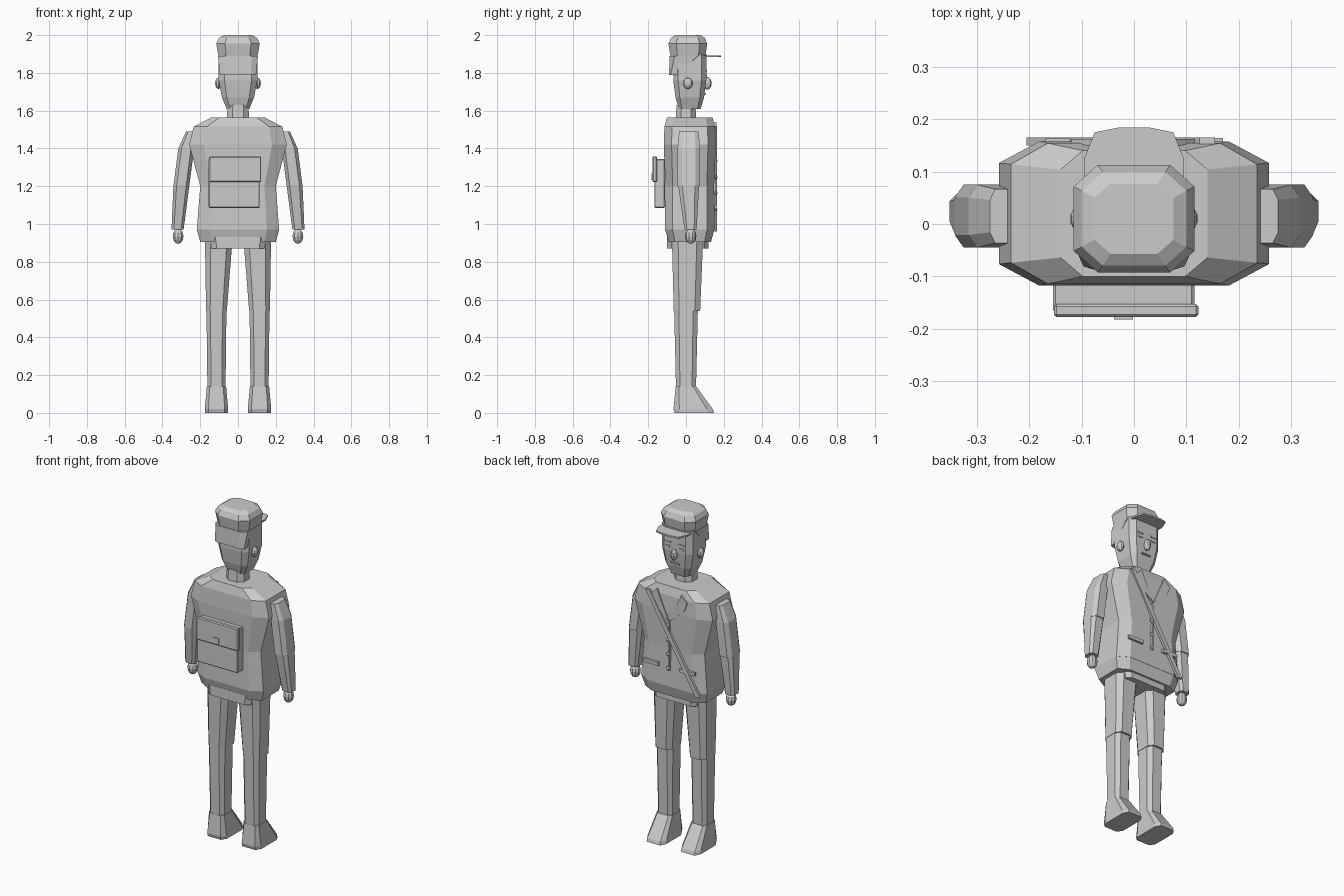
import bpy, bmesh
from mathutils import Vector

default_cube = bpy.data.objects.get("Cube")
if default_cube:
    bpy.data.objects.remove(default_cube, do_unlink=True)

grey = bpy.data.materials.new("plain grey")
grey.use_nodes = True
grey.diffuse_color = (.6, .6, .6, 1)
grey.node_tree.nodes["Principled BSDF"].inputs["Base Color"].default_value = grey.diffuse_color


def finish(name, bm):
    """Turn a bmesh into a grey object."""
    bmesh.ops.recalc_face_normals(bm, faces=bm.faces[:])
    mesh = bpy.data.meshes.new(name)
    bm.to_mesh(mesh)
    bm.free()
    mesh.materials.append(grey)
    obj = bpy.data.objects.new(name, mesh)
    bpy.context.collection.objects.link(obj)
    return obj


def skin(name, rings):
    """Join equal rings of points into a closed solid."""
    bm = bmesh.new()
    loops = [[bm.verts.new(point) for point in ring] for ring in rings]
    for lower, upper in zip(loops, loops[1:]):
        for i in range(len(lower)):
            bm.faces.new((lower[i - 1], lower[i], upper[i], upper[i - 1]))
    bm.faces.new(loops[0])
    bm.faces.new(loops[-1])
    return finish(name, bm)


def loft(name, levels, depth, follow, start, end=None, bow=0, cut=.3):
    """Stack of corner-cut rectangles; levels are (height, half width).
    Half depth follows the width, and the centre runs from start to end."""
    start = Vector(start)
    end = Vector(end) if end else start
    bottom, first_width = levels[0]
    top = levels[-1][0]
    rings = []
    for height, width in levels:
        t = (height - bottom) / (top - bottom)
        centre = start.lerp(end, t)
        centre.x += bow * t * (1 - t)
        deep = depth + follow * (width - first_width)
        inner, short = width * (1 - cut), deep * (1 - cut)
        quarter = [(width, short), (inner, deep)]
        half = quarter + [(-x, y) for x, y in reversed(quarter)]
        outline = half + [(-x, -y) for x, y in half]
        rings.append([(centre.x + x, centre.y + y, height) for x, y in outline])
    return skin(name, rings)


def plate(name, outline, back, front):
    """Upright flat plate from an x-z outline."""
    return skin(name, [[(x, y, z) for x, z in outline] for y in (back, front)])


def box(name, centre, size):
    bm = bmesh.new()
    bmesh.ops.create_cube(bm, size=1)
    bmesh.ops.scale(bm, vec=size, verts=bm.verts)
    bmesh.ops.translate(bm, vec=centre, verts=bm.verts)
    return finish(name, bm)


def ball(name, centre, radii, segments=10):
    bm = bmesh.new()
    bmesh.ops.create_uvsphere(bm, u_segments=segments, v_segments=6, radius=1)
    bmesh.ops.scale(bm, vec=radii, verts=bm.verts)
    bmesh.ops.translate(bm, vec=centre, verts=bm.verts)
    return finish(name, bm)


# Jacket and pelvis
loft("jacket", [(1.565, .14), (1.515, .235), (1.42, .258), (1.2, .2), (.97, .218)],
     depth=.12, follow=.15, start=(0, .02))
loft("jacket_hem", [(.97, .218), (.905, .2)], depth=.13, follow=1, start=(0, .02))
loft("pelvis", [(.87, .14), (.93, .15)], depth=.11, follow=0, start=(0, .01), cut=.2)

# Limbs, ears, face details and jacket trim on both sides
for label, side in (("left", 1), ("right", -1)):
    def paired(part):
        return label + "_" + part

    def at(x, *rest):
        return (side * x, *rest)

    loft(paired("thigh"), [(.54, .055), (.92, .073)], depth=.07, follow=.7,
         start=at(.114, .005), end=at(.102, .008), cut=.4)
    loft(paired("shin"), [(.13, .048), (.56, .053)], depth=.053, follow=2,
         start=at(.114, 0), cut=.4)
    loft(paired("shoe"), [(0, .062), (.02, .062), (.14, .051)], depth=.104, follow=4.5,
         start=at(.114, .044), end=at(.114, 0))
    loft(paired("forearm"), [(.97, .032), (1.2, .042)], depth=.032, follow=2.3,
         start=at(.32, .024), end=at(.3, .014), cut=.4)
    loft(paired("upper_arm"), [(1.2, .042), (1.4, .042), (1.49, .025)], depth=.06,
         follow=.5, start=at(.3, .015), end=at(.25, .015), bow=side * .04, cut=.4)
    ball(paired("hand"), at(.317, .025, .935), (.03, .03, .04))
    ball(paired("ear"), at(.104, .01, 1.745), (.018, .025, .03))
    box(paired("eye"), at(.045, .108, 1.785), (.03, .008, .01))
    box(paired("brow"), at(.045, .108, 1.81), (.04, .008, .008))
    box(paired("pocket_flap"), at(.12, .157, 1.09), (.1, .014, .02))
    plate(paired("lapel"), [at(.08, 1.54), at(.12, 1.5), at(.1, 1.45), at(0, 1.36)],
          back=.15, front=.162)

# Head and hat
loft("neck", [(1.54, .06), (1.63, .055)], depth=.055, follow=1, start=(0, 0), cut=.5)
loft("head", [(1.61, .06), (1.67, .085), (1.76, .102), (1.9, .102)],
     depth=.058, follow=.7, start=(0, .02))
loft("hair", [(1.79, .096), (1.89, .106)], depth=.03, follow=5.6,
     start=(0, -.06), end=(0, 0))
loft("cap", [(1.885, .103), (1.955, .115), (1.985, .1), (2, .075)],
     depth=.092, follow=.9, start=(0, .01), cut=.4)
brim_side = [(.095, .06), (.095, .125), (.075, .175), (.03, .184)]
brim = brim_side + [(-x, y) for x, y in reversed(brim_side)]
skin("cap_brim", [[(x, y, z) for x, y in brim] for z in (1.883, 1.893)])
ball("nose", (0, .112, 1.745), (.018, .024, .034))
box("mouth", (0, .1, 1.69), (.06, .014, .008))

# Jacket closing, buttons and shoulder strap
box("jacket_edge", (0, .154, 1.22), (.008, .012, .3))
for i in range(4):
    ball("button", (.008, .158, 1.08 + i * .085), (.012, .008, .012), segments=8)
plate("shoulder_strap", [(.155, 1.52), (.125, 1.52), (-.205, .96), (-.175, .96)],
      back=.15, front=.165)

# Satchel on the jacket
satchel = box("satchel", (-.02, -.14, 1.215), (.27, .056, .26))
satchel_flap = box("satchel_flap", (-.015, -.165, 1.29), (.276, .025, .135))
for part in (satchel, satchel_flap):
    edges = part.modifiers.new("cut edges", "BEVEL")
    edges.width = .005
    edges.segments = 1
box("satchel_buckle", (-.02, -.177, 1.25), (.036, .01, .035))
